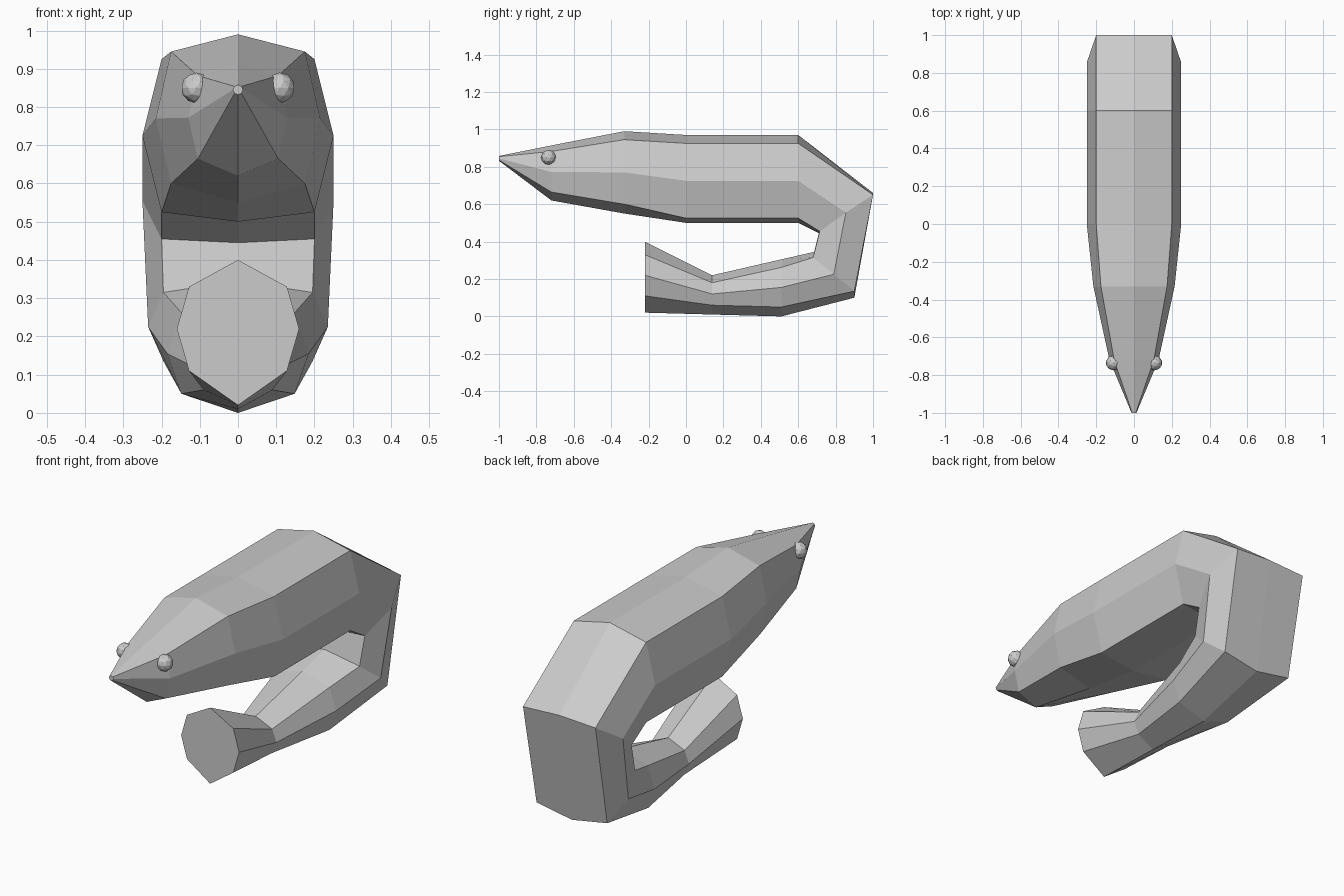
import bpy, bmesh

if "Cube" in bpy.data.objects:
    bpy.data.objects.remove(bpy.data.objects["Cube"])

def new_object(name, bm):
    bmesh.ops.recalc_face_normals(bm, faces=bm.faces)
    mesh = bpy.data.meshes.new(name)
    bm.to_mesh(mesh)
    bm.free()
    obj = bpy.data.objects.new(name, mesh)
    bpy.context.collection.objects.link(obj)
    return obj

def straight(y, zs, shoulder, side):
    """Upright section: five heights from the outer ridge to the inner ridge."""
    return [(y, z) for z in zs], shoulder, side

# Eight-sided sections from snout, around the bend, to tail fan
sections = [
    straight(-1.0, (.858, .854, .845, .836, .832), .009, .013),
    straight(-.72, (.914, .882, .772, .665, .62), .105, .13),
    straight(-.33, (.99, .945, .77, .60, .55), .175, .215),
    straight(0, (.97, .925, .725, .525, .50), .2, .25),
    straight(.6, (.97, .925, .725, .525, .50), .2, .25),
    ([(1, .66), (1, .65), (.855, .555), (.715, .455), (.71, .445)], .2, .25),
    ([(.9, .10), (.9, .135), (.79, .225), (.68, .315), (.685, .345)], .195, .235),
    straight(.51, (0, .05, .155, .262, .305), .148, .185),
    straight(.14, (.01, .06, .12, .18, .22), .09, .115),
    straight(-.22, (.02, .11, .22, .33, .40), .128, .16),
]

# Curled body: mirrored rings bridged into one closed skin
bm = bmesh.new()
rings = []
for pts, shoulder, side in sections:
    half = [(x, y, z) for x, (y, z) in zip((0, shoulder, side, shoulder, 0), pts)]
    full = half + [(-x, y, z) for x, y, z in half[3:0:-1]]
    rings.append([bm.verts.new(p) for p in full])
for a, b in zip(rings, rings[1:]):
    for i in range(8):
        j = (i + 1) % 8
        bm.faces.new((a[i], a[j], b[j], b[i]))
bm.faces.new(rings[0])
bm.faces.new(rings[-1])
new_object("curled_body", bm)

# Faceted eyes
for label, sign in (("left", -1), ("right", 1)):
    bm = bmesh.new()
    bmesh.ops.create_icosphere(bm, subdivisions=2, radius=.04)
    eye = new_object(label + "_eye", bm)
    eye.location = (sign * .109, -.735, .85)
